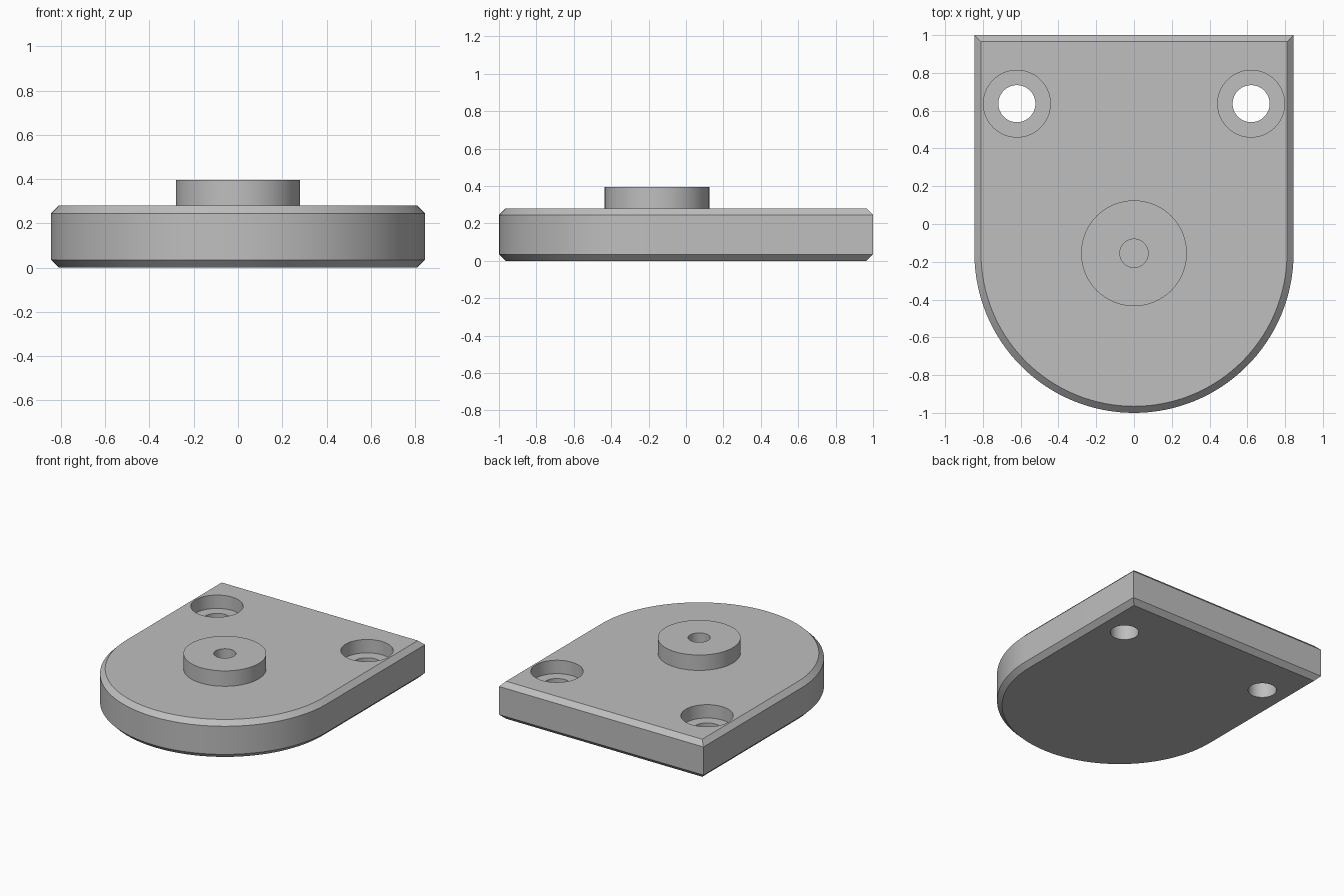
import bpy
import bmesh
from math import cos, sin, pi, radians

cube = bpy.data.objects.get("Cube")
if cube:
    bpy.data.objects.remove(cube, do_unlink=True)

HALF_WIDTH = 0.845
ARC_Y = HALF_WIDTH - 1
HEIGHT = 0.28
CHAMFER = 0.035
BOSS_TOP = 0.395

grey = bpy.data.materials.new("plain grey")
grey.use_nodes = True
colour = (0.52, 0.52, 0.52, 1)
grey.diffuse_color = colour
grey.node_tree.nodes["Principled BSDF"].inputs["Base Color"].default_value = colour


def finish(name, bm):
    bmesh.ops.recalc_face_normals(bm, faces=bm.faces)
    mesh = bpy.data.meshes.new(name)
    bm.to_mesh(mesh)
    bm.free()
    mesh.materials.append(grey)
    obj = bpy.data.objects.new(name, mesh)
    bpy.context.collection.objects.link(obj)
    return obj


def stack(name, rings):
    """Skin a stack of equal-length point rings and cap both ends."""
    bm = bmesh.new()
    loops = [[bm.verts.new(p) for p in ring] for ring in rings]
    for low, high in zip(loops, loops[1:]):
        for i in range(len(low)):
            j = (i + 1) % len(low)
            bm.faces.new((low[i], low[j], high[j], high[i]))
    bm.faces.new(loops[0])
    bm.faces.new(loops[-1])
    return finish(name, bm)


def outline(inset, z, steps=64):
    """Square back corners with a half-round front."""
    r = HALF_WIDTH - inset
    ring = [(r, 1 - inset, z), (-r, 1 - inset, z)]
    for i in range(steps + 1):
        a = pi + pi * i / steps
        ring.append((r * cos(a), ARC_Y + r * sin(a), z))
    return ring


def cylinder(name, x, y, radius, z0, z1, sides=64):
    def circle(z):
        return [(x + radius * cos(2 * pi * i / sides),
                 y + radius * sin(2 * pi * i / sides), z) for i in range(sides)]
    return stack(name, [circle(z0), circle(z1)])


def combine(target, tool, operation):
    tool.hide_render = True
    mod = target.modifiers.new(tool.name, 'BOOLEAN')
    mod.operation = operation
    mod.solver = 'EXACT'
    mod.object = tool
    bpy.context.view_layer.objects.active = target
    bpy.ops.object.modifier_apply(modifier=mod.name)
    bpy.data.objects.remove(tool, do_unlink=True)


# Chamfered plate
plate = stack("mounting_plate", [
    outline(CHAMFER, 0), outline(0, CHAMFER),
    outline(0, HEIGHT - CHAMFER), outline(CHAMFER, HEIGHT)])

# Raised boss with a blind centre hole
combine(plate, cylinder("boss", 0, ARC_Y, 0.28, 0.12, BOSS_TOP), 'UNION')
combine(plate, cylinder("boss_hole", 0, ARC_Y, 0.075, BOSS_TOP - 0.2, 0.5), 'DIFFERENCE')

# Counterbored screw holes
for side in (-1, 1):
    combine(plate, cylinder("counterbore", side * 0.62, 0.637, 0.177, 0.18, 0.5), 'DIFFERENCE')
    combine(plate, cylinder("screw_hole", side * 0.62, 0.637, 0.098, -0.1, 0.5), 'DIFFERENCE')

bpy.ops.object.select_all(action='DESELECT')
plate.select_set(True)
bpy.context.view_layer.objects.active = plate
bpy.ops.object.shade_smooth_by_angle(angle=radians(30))
